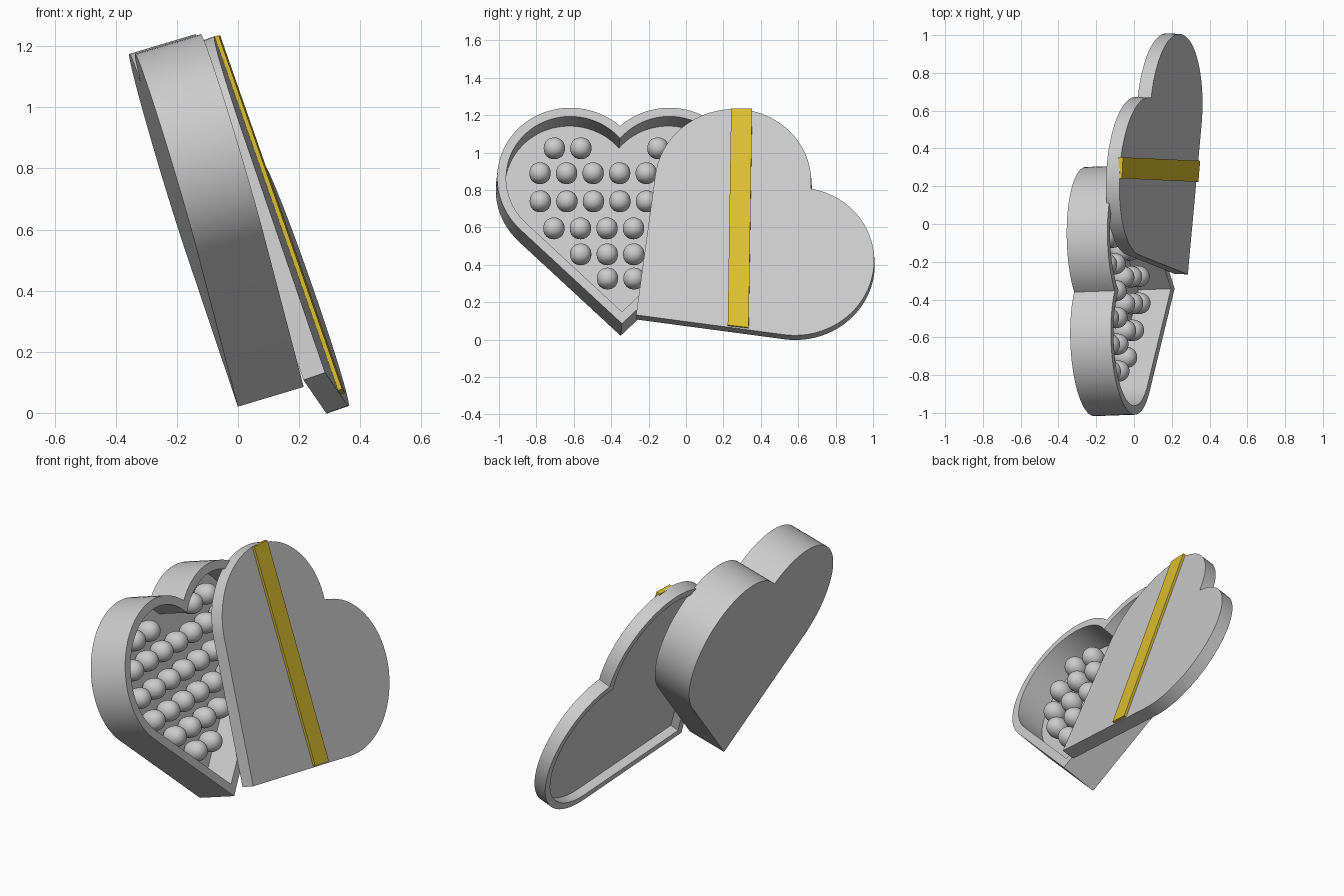
import bpy, bmesh, math
from mathutils import Matrix, Vector

if "Cube" in bpy.data.objects:
    bpy.data.objects.remove(bpy.data.objects["Cube"])


def frame(origin, normal):
    """Local axes: x = sideways, y = up the heart plane, z = out of the front."""
    n = Vector(normal).normalized()
    h = Vector((-n.y, n.x, 0)).normalized()
    w = n.cross(h)
    m = Matrix((h, w, n)).transposed().to_4x4()
    m.translation = origin
    return m


def heart(scale=1.0, inset=0.0, steps=40):
    """Heart outline: two circular lobes with tangent lines to a tip at (0, 0)."""
    cu, cv, r0 = 0.265 * scale, 0.81 * scale, 0.395 * scale
    d = math.hypot(cu, cv)
    a = math.asin(r0 / d) + math.atan2(cu, cv)
    r = r0 - inset
    end = math.acos(-cu / r)
    right = []
    for i in range(steps + 1):
        t = -a + (end + a) * i / steps
        right.append((cu + r * math.cos(t), cv + r * math.sin(t)))
    tip = (0, right[0][1] - right[0][0] / math.tan(a))
    left = [(-x, y) for x, y in reversed(right[:-1])]
    return [tip] + right + left


def finish(name, bm, matrix, angle=30):
    bmesh.ops.recalc_face_normals(bm, faces=bm.faces[:])
    me = bpy.data.meshes.new(name)
    bm.to_mesh(me)
    bm.free()
    me.shade_smooth()
    me.set_sharp_from_angle(angle=math.radians(angle))
    ob = bpy.data.objects.new(name, me)
    bpy.context.collection.objects.link(ob)
    ob.matrix_world = matrix
    return ob


def loft(name, rings, matrix):
    """Closed solid through successive (outline, height) rings, capped at both ends."""
    bm = bmesh.new()
    loops = [[bm.verts.new((x, y, z)) for x, y in pts] for pts, z in rings]
    n = len(loops[0])
    for a, b in zip(loops, loops[1:]):
        for i in range(n):
            j = (i + 1) % n
            bm.faces.new((a[i], a[j], b[j], b[i]))
    bm.faces.new(loops[0])
    bm.faces.new(loops[-1])
    return finish(name, bm, matrix)


tilt = math.radians(16.7)
tray_m = frame((0.215, -0.342, 0.085),
               (math.cos(tilt), 0.035 * math.cos(tilt), math.sin(tilt)))
lid_m = frame((0.285, -0.267, 0.132), (1, -0.045, 0.35))

# Tray: heart-shaped box, open to the front
outer, inner = heart(), heart(inset=0.048)
loft("heart_tray", [(outer, -0.225), (outer, 0), (inner, 0), (inner, -0.18)], tray_m)

# Lid: slightly larger heart, rolled sideways, hollow at the back
lid_roll = lid_m @ Matrix.Rotation(math.radians(-52.3), 4, 'Z')
outer, inner = heart(1.06), heart(1.06, 0.04)
loft("heart_lid", [(outer, 0), (outer, -0.075), (inner, -0.075), (inner, -0.025)], lid_roll)

# Gold ribbon running straight across the lid
band = [(0.492, -0.062), (0.604, -0.076), (0.604, 1.164), (0.492, 1.164)]
ribbon = loft("lid_ribbon", [(band, -0.01), (band, 0.014)], lid_m)
gold = bpy.data.materials.new("gold")
gold.diffuse_color = (0.72, 0.53, 0.03, 1)
gold.use_nodes = True
gold.node_tree.nodes["Principled BSDF"].inputs["Base Color"].default_value = gold.diffuse_color
ribbon.data.materials.append(gold)

# Sweets: rounded cubes in rows on the tray floor
step = 0.142
rows = [(1.014, [-0.348, -0.206, 0.206, 0.348])]
for v, count in ((0.875, 7), (0.718, 7), (0.567, 6), (0.422, 4), (0.287, 2)):
    rows.append((v, [(i - (count - 1) / 2) * step for i in range(count)]))
bm = bmesh.new()
for v, us in rows:
    for u in us:
        m = Matrix.Translation((u, v, -0.117)) @ Matrix.Diagonal((0.136, 0.136, 0.154, 1))
        bmesh.ops.create_cube(bm, size=1, matrix=m)
sweets = finish("sweets", bm, tray_m, 180)
sub = sweets.modifiers.new("round", 'SUBSURF')
sub.levels = sub.render_levels = 3
